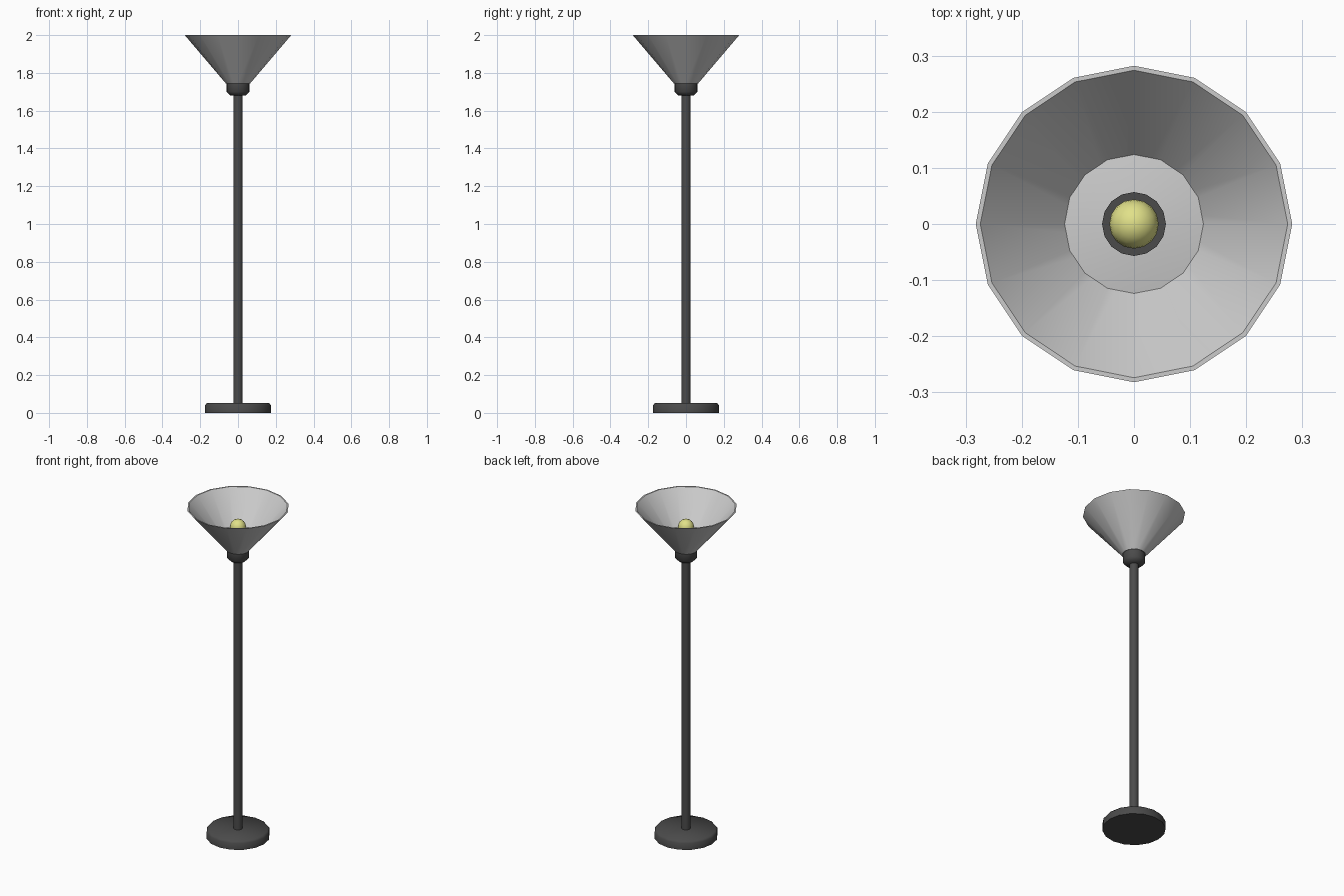
import bpy
import bmesh
from math import cos, sin, pi, radians

if "Cube" in bpy.data.objects:
    bpy.data.objects.remove(bpy.data.objects["Cube"])


def material(name, rgb):
    m = bpy.data.materials.new(name)
    m.diffuse_color = (*rgb, 1)
    m.use_nodes = True
    m.node_tree.nodes["Principled BSDF"].inputs["Base Color"].default_value = m.diffuse_color
    return m


dark = material("dark_metal", (0.07, 0.07, 0.07))
light = material("pale_shade", (0.6, 0.6, 0.6))
yellow = material("warm_glass", (0.75, 0.75, 0.25))


def finish(obj, mat, angle):
    obj.data.materials.append(mat)
    bpy.ops.object.select_all(action='DESELECT')
    obj.select_set(True)
    bpy.context.view_layer.objects.active = obj
    bpy.ops.object.shade_smooth_by_angle(angle=radians(angle))


def lathe(name, profile, mat, sides=16, closed=False, angle=35):
    """Revolve (radius, height) points; open profiles get flat end caps."""
    bm = bmesh.new()
    rings = [[bm.verts.new((r * cos(2 * pi * i / sides), r * sin(2 * pi * i / sides), z))
              for i in range(sides)] for r, z in profile]
    pairs = list(zip(rings, rings[1:]))
    if closed:
        pairs.append((rings[-1], rings[0]))
    else:
        bm.faces.new(rings[0])
        bm.faces.new(rings[-1])
    for a, b in pairs:
        for i in range(sides):
            j = (i + 1) % sides
            bm.faces.new((a[i], a[j], b[j], b[i]))
    bmesh.ops.recalc_face_normals(bm, faces=bm.faces[:])
    mesh = bpy.data.meshes.new(name)
    bm.to_mesh(mesh)
    bm.free()
    obj = bpy.data.objects.new(name, mesh)
    bpy.context.collection.objects.link(obj)
    finish(obj, mat, angle)
    return obj


# Weighted foot with a small bevelled top edge
lathe("base", [(0.175, 0), (0.175, 0.04), (0.165, 0.052)], dark, angle=60)

# Upright pole
lathe("pole", [(0.025, 0.045), (0.025, 1.70)], dark)

# Collar under the shade
lathe("collar", [(0.042, 1.68), (0.062, 1.70), (0.062, 1.745)], dark, angle=60)

# Thin-walled uplight shade, open at the top
lathe("shade", [(0.065, 1.745), (0.282, 2.0), (0.274, 2.0), (0.057, 1.75)],
      light, closed=True)

# Shallow plate inside the shade around the bulb holder
lathe("inner_plate", [(0.13, 1.826), (0.056, 1.838)], light, angle=60)

# Bulb holder
lathe("bulb_holder", [(0.057, 1.745), (0.057, 1.85)], dark)

# Bulb
bpy.ops.mesh.primitive_uv_sphere_add(segments=16, ring_count=10, radius=0.044,
                                     location=(0, 0, 1.883))
bulb = bpy.context.object
bulb.name = "bulb"
finish(bulb, yellow, 60)
